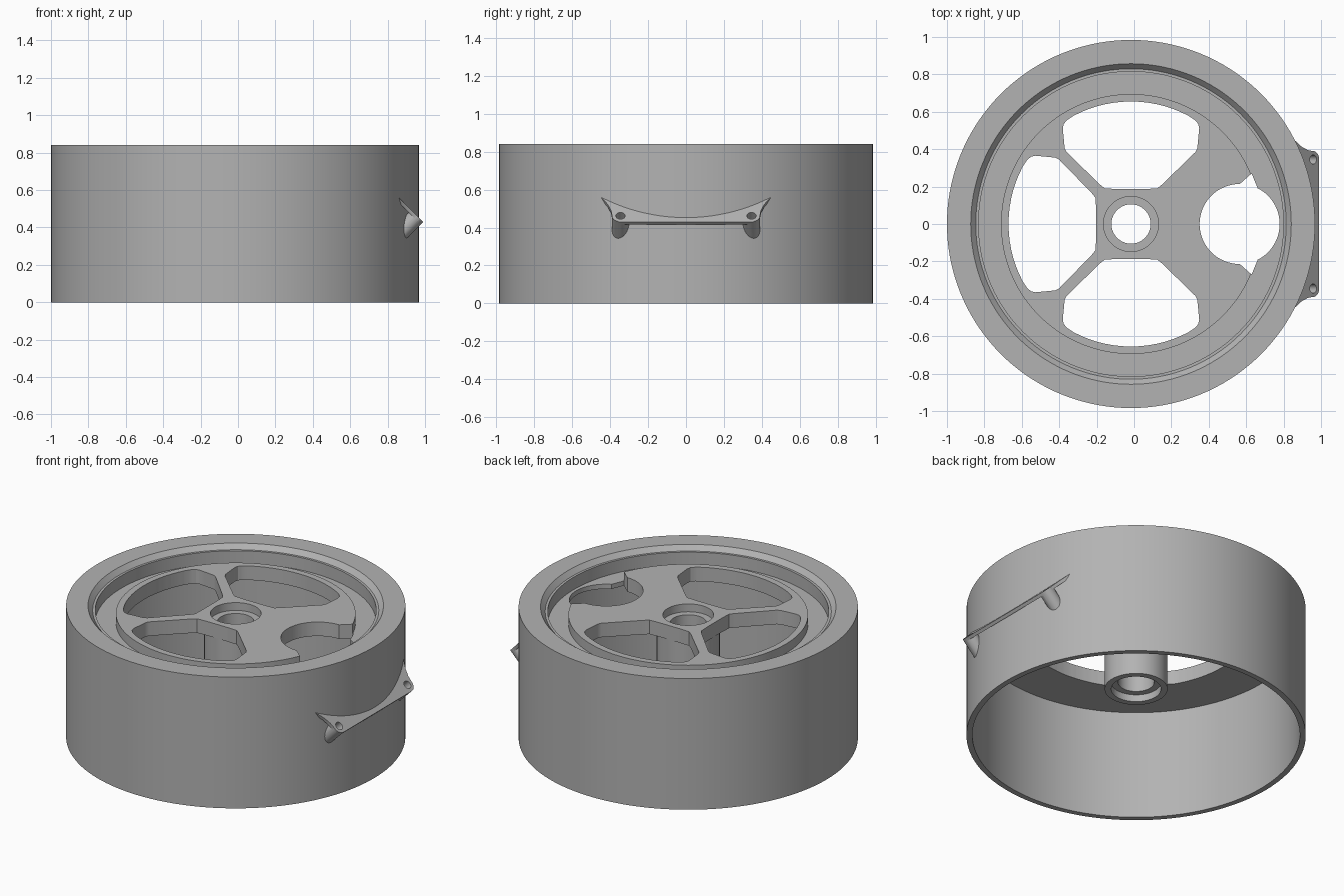
import bpy, bmesh, math
from mathutils import Matrix, Vector

if "Cube" in bpy.data.objects:
    bpy.data.objects.remove(bpy.data.objects["Cube"])

CX = -0.016  # axis of the round body
AXIS = Vector((CX, 0, 0))

grey = bpy.data.materials.new("plain grey")
grey.use_nodes = True
grey.diffuse_color = (0.45, 0.45, 0.45, 1)
grey.node_tree.nodes["Principled BSDF"].inputs["Base Color"].default_value = (0.45, 0.45, 0.45, 1)


def make_object(name, bm):
    bmesh.ops.recalc_face_normals(bm, faces=bm.faces)
    mesh = bpy.data.meshes.new(name)
    bm.to_mesh(mesh)
    bm.free()
    mesh.materials.append(grey)
    obj = bpy.data.objects.new(name, mesh)
    bpy.context.collection.objects.link(obj)
    return obj


def lathe(name, profile, steps=144):
    """Revolve a closed (radius, height) section around the body axis."""
    bm = bmesh.new()
    rings = []
    for i in range(steps):
        a = math.tau * i / steps
        rings.append([bm.verts.new((CX + r * math.cos(a), r * math.sin(a), z)) for r, z in profile])
    n = len(profile)
    for i in range(steps):
        a, b = rings[i], rings[(i + 1) % steps]
        for j in range(n):
            k = (j + 1) % n
            bm.faces.new((a[j], b[j], b[k], a[k]))
    return make_object(name, bm)


def prism(name, points, low, high, matrix):
    """Extrude a flat outline between two levels, then place it."""
    bm = bmesh.new()
    bottom = [bm.verts.new(matrix @ Vector((u, v, low))) for u, v in points]
    top = [bm.verts.new(matrix @ Vector((u, v, high))) for u, v in points]
    bm.faces.new(bottom)
    bm.faces.new(top)
    n = len(points)
    for i in range(n):
        k = (i + 1) % n
        bm.faces.new((bottom[i], bottom[k], top[k], top[i]))
    return make_object(name, bm)


def circle(u, v, r, steps=64):
    return [(u + r * math.cos(math.tau * i / steps), v + r * math.sin(math.tau * i / steps))
            for i in range(steps)]


def boolean(obj, tool, operation):
    mod = obj.modifiers.new("cut", 'BOOLEAN')
    mod.operation = operation
    mod.solver = 'EXACT'
    mod.object = tool
    bpy.context.view_layer.objects.active = obj
    bpy.ops.object.modifier_apply(modifier=mod.name)
    bpy.data.objects.remove(tool)


def smooth(obj):
    bpy.ops.object.select_all(action='DESELECT')
    obj.select_set(True)
    bpy.context.view_layer.objects.active = obj
    bpy.ops.object.shade_smooth_by_angle(angle=math.radians(25))


# Round body: skirt, stepped lip, raised disc and central hub in one section
body = lathe("wheel_body", [
    (.105, .355), (.145, .355), (.145, .31), (.183, .31), (.183, .70),
    (.95, .70), (.95, 0), (.984, 0), (.984, .84), (.857, .84),
    (.83, .81), (.815, .81), (.815, .73), (.695, .73), (.695, .79),
    (.147, .79), (.147, .74), (.105, .74)])

# Three spoke windows, outlined for the +y side and turned into place
half = [(.07, .187), (.14, .19), (.165, .21), (.345, .385), (.355, .405),
        (.365, .51), (.36, .535), (.34, .557)]
arc = [(.655 * math.sin(a), .655 * math.cos(a))
       for a in (math.radians(d) for d in range(28, -29, -4))]
window = half + arc + [(-x, y) for x, y in reversed(half)]
for turn in (0, 90, 180):
    place = Matrix.Translation(AXIS) @ Matrix.Rotation(math.radians(turn), 4, 'Z')
    boolean(body, prism("window_cutter", window, .6, .9, place), 'DIFFERENCE')

# Round opening on the +x side with two flared corners
place = Matrix.Translation(AXIS)
boolean(body, prism("opening_cutter", circle(.581, 0, .214), .6, .9, place), 'DIFFERENCE')
for side in (1, -1):
    flare = [(.575, .208 * side), (.645, .27 * side), (.68, .185 * side), (.6, .15 * side)]
    boolean(body, prism("flare_cutter", flare, .6, .9, place), 'DIFFERENCE')
smooth(body)

# Tilted bracket plane: u runs along y, v climbs the slope towards the body
d = math.sqrt(0.5)
tilt = Matrix(((0, -d, d, .99), (1, 0, 0, 0), (0, d, d, .43), (0, 0, 0, 1)))


def slope_at(y):
    """Slope distance at which the plane is buried in the skirt wall."""
    return (.99 - (math.sqrt(.967 ** 2 - y * y) + CX)) / d


side = [(.345, 0), (.368, .006), (.385, .024), (.39, .05), (.395, .085),
        (.412, .13), (.445, .18)]
edge = [(y, slope_at(y)) for y in (.44 - .88 * i / 24 for i in range(25))]
outline = side + edge + [(-u, v) for u, v in reversed(side)]
bracket = prism("bracket", outline, -.02, 0, tilt)

# Two bosses with screw holes
for y in (.345, -.345):
    boolean(bracket, prism("boss", circle(y, .045, .045, 32), -.14, -.0005, tilt), 'UNION')
for y in (.345, -.345):
    boolean(bracket, prism("hole_cutter", circle(y, .045, .025, 24), -.09, .05, tilt), 'DIFFERENCE')

# Trim whatever reaches into the hollow skirt
boolean(bracket, prism("hollow_cutter", circle(0, 0, .952, 144), .1, .69,
                       Matrix.Translation(AXIS)), 'DIFFERENCE')
smooth(bracket)
